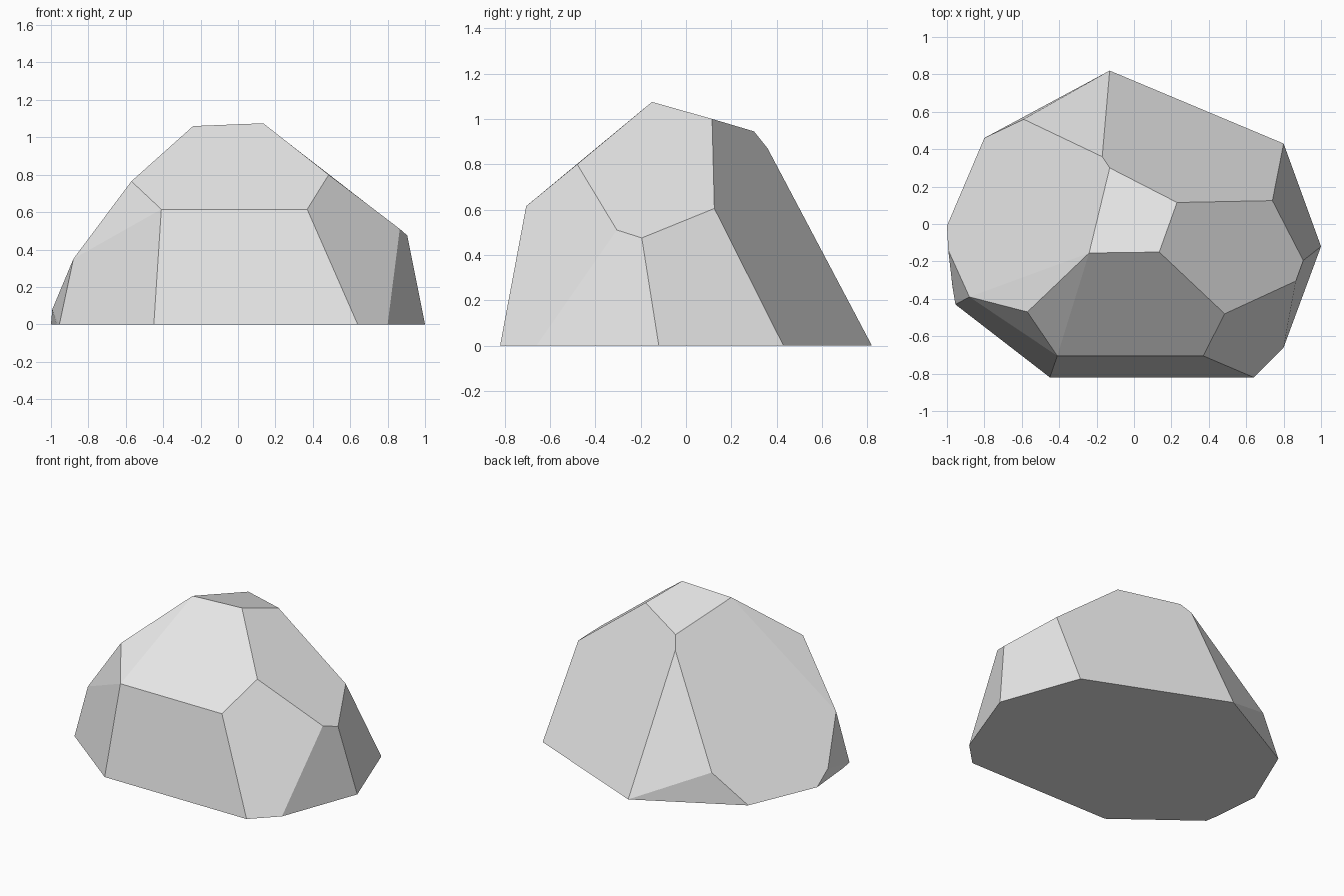
import bpy
import bmesh
from math import radians

default_cube = bpy.data.objects.get("Cube")
if default_cube:
    bpy.data.objects.remove(default_cube, do_unlink=True)


def make_material(name, colour):
    material = bpy.data.materials.new(name)
    material.use_nodes = True
    material.diffuse_color = colour
    shader = material.node_tree.nodes["Principled BSDF"]
    shader.inputs["Base Color"].default_value = colour
    return material


def faceted_solid(name, corners, material, flat_angle):
    """Wrap corners in a convex skin, then merge nearly coplanar triangles."""
    bm = bmesh.new()
    for corner in corners:
        bm.verts.new(corner)
    bmesh.ops.convex_hull(bm, input=bm.verts[:])
    bmesh.ops.dissolve_limit(
        bm,
        angle_limit=flat_angle,
        verts=bm.verts[:],
        edges=bm.edges[:],
        use_dissolve_boundaries=False,
    )
    bmesh.ops.recalc_face_normals(bm, faces=bm.faces[:])
    for face in bm.faces:
        face.smooth = False
    mesh = bpy.data.meshes.new(name)
    bm.to_mesh(mesh)
    bm.free()
    mesh.materials.append(material)
    solid = bpy.data.objects.new(name, mesh)
    bpy.context.scene.collection.objects.link(solid)
    return solid


# Flat footprint on the ground
footprint = [
    (-.45, -.82), (.64, -.82), (.8, -.66), (1, -.12), (.8, .43),
    (-.13, .82), (-.8, .46), (-1, -.01), (-.97, -.34), (-.955, -.43),
]
ground_ring = [(x, y, 0) for x, y in footprint]

# Chipped corners around the flanks
flank = [
    (-.41, -.705, .615), (.37, -.705, .615), (.865, -.305, .51),
    (.905, -.195, .475), (.74, .125, .605), (-.59, .56, .21),
    (-.993, -.14, .08), (-.88, -.39, .35),
]

# Shoulders and sloping crown
crown = [
    (-.57, -.47, .765), (.485, -.48, .8), (-.17, .36, .87),
    (-.24, -.155, 1.06), (.135, -.15, 1.075), (.23, .115, 1), (-.13, .3, .945),
]

stone = make_material("stone grey", (.8, .8, .8, 1))
faceted_solid("boulder", ground_ring + flank + crown, stone, radians(5))
